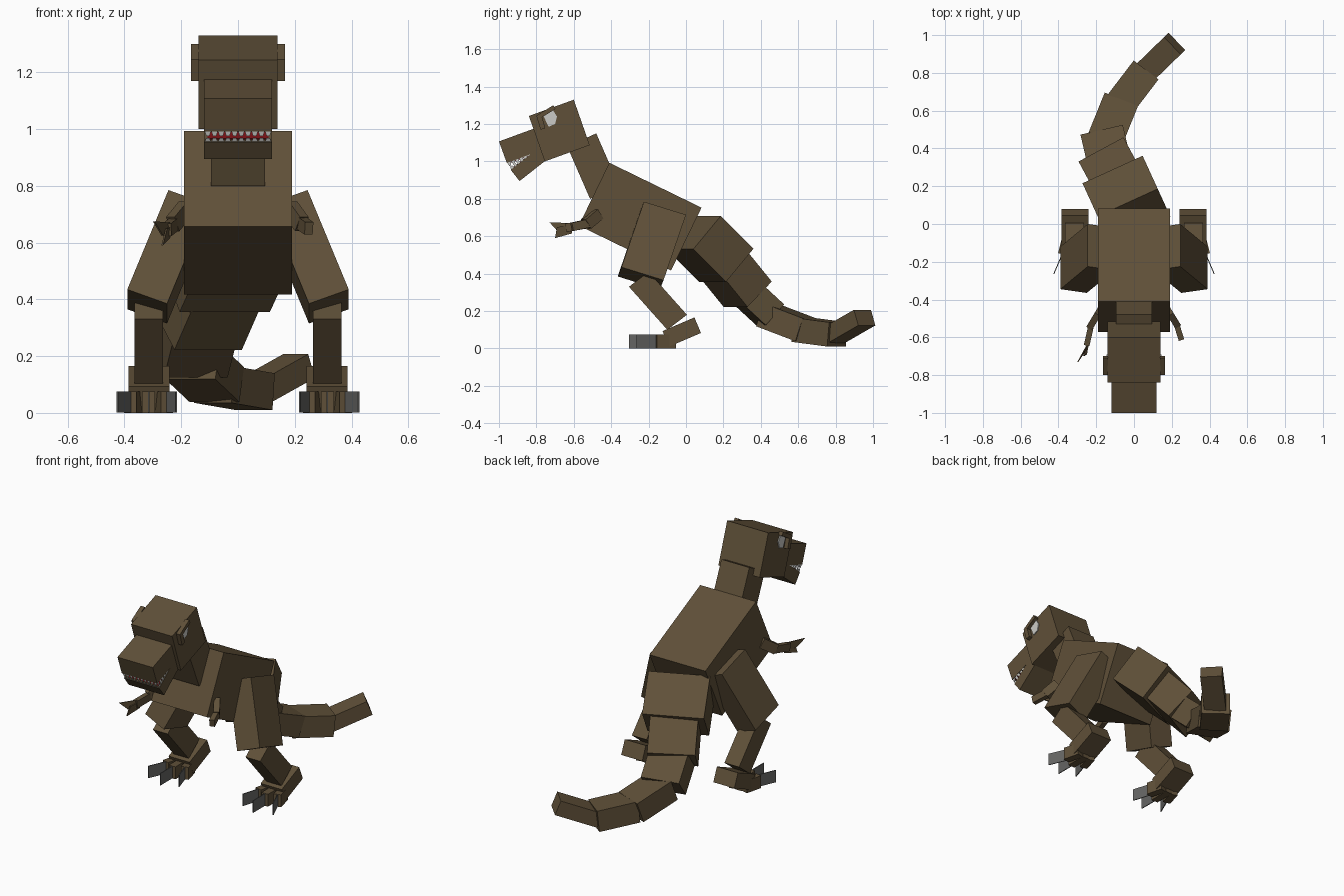
import bpy, bmesh
from mathutils import Vector, Matrix

if "Cube" in bpy.data.objects:
    bpy.data.objects.remove(bpy.data.objects["Cube"])


def material(name, r, g, b):
    m = bpy.data.materials.new(name)
    m.diffuse_color = (r, g, b, 1)
    m.use_nodes = True
    m.node_tree.nodes["Principled BSDF"].inputs["Base Color"].default_value = m.diffuse_color
    return m


HIDE = material("brown hide", 0.115, 0.080, 0.040)
CLAW = material("grey claw", 0.13, 0.13, 0.125)
WHITE = material("tooth and eye white", 0.60, 0.60, 0.57)
RED = material("mouth red", 0.19, 0.006, 0.008)


def finish(name, bm, mat):
    bmesh.ops.recalc_face_normals(bm, faces=bm.faces)
    me = bpy.data.meshes.new(name)
    bm.to_mesh(me)
    bm.free()
    me.materials.append(mat)
    ob = bpy.data.objects.new(name, me)
    bpy.context.collection.objects.link(ob)
    return ob


def block(name, corner, a, b, c, mat=HIDE, mirror=False):
    """Box from one corner and three edge vectors, optionally on both sides."""
    corner, a, b, c = (Vector(v) for v in (corner, a, b, c))
    for s in ((1, -1) if mirror else (1,)):
        mtx = Matrix((a, b, c)).transposed().to_4x4()
        mtx.translation = corner + (a + b + c) / 2
        bm = bmesh.new()
        bmesh.ops.create_cube(bm, size=1, matrix=Matrix.Diagonal((s, 1, 1, 1)) @ mtx)
        label = name if not mirror else ("right_" if s > 0 else "left_") + name
        finish(label, bm, mat)


def side_block(name, half, corner, along, down, mat=HIDE):
    """Centred box of the given half width, drawn as a rectangle in the y-z plane."""
    block(name, (-half, *corner), (2 * half, 0, 0), (0, *along), (0, *down), mat)


def beam(name, p, q, w, h, mat=HIDE, mirror=False):
    """Box from point p to point q with width w (level) and height h."""
    p, q = Vector(p), Vector(q)
    d = q - p
    side = d.cross(Vector((0, 0, 1))).normalized()
    up = side.cross(d).normalized()
    block(name, p - side * w / 2 - up * h / 2, side * w, up * h, d, mat, mirror)


def plate(name, pts, depth, mat):
    """Thin polygon plate extruded by a depth vector."""
    bm = bmesh.new()
    f = bm.faces.new([bm.verts.new(p) for p in pts])
    r = bmesh.ops.extrude_face_region(bm, geom=[f], use_keep_orig=True)
    bmesh.ops.translate(bm, vec=Vector(depth),
                        verts=[v for v in r["geom"] if isinstance(v, bmesh.types.BMVert)])
    return finish(name, bm, mat)


def teeth(name, start, end, drop, n):
    """Row of flat tapered teeth."""
    start, end, drop = Vector(start), Vector(end), Vector(drop)
    step = (end - start) / n
    bm = bmesh.new()
    for i in range(n):
        b = start + step * i
        bm.faces.new([bm.verts.new(p) for p in
                      (b, b + step, b + step * 0.75 + drop, b + step * 0.25 + drop)])
    finish(name, bm, WHITE)


# Body, neck, head and jaws
side_block("body", 0.19, (-0.41, 0.993), (0.493, -0.24), (-0.163, -0.336))
side_block("neck", 0.095, (-0.48, 1.15), (-0.155, -0.07), (0.122, -0.28))
side_block("head", 0.14, (-0.60, 1.33), (-0.24, -0.087), (0.085, -0.243))
side_block("upper_jaw", 0.12, (-1.0, 1.107), (0.23, 0.084), (0.042, -0.115))
side_block("lower_jaw", 0.12, (-0.937, 0.955), (0.15, 0.118), (0.047, -0.06))

# Mouth lining and teeth
side_block("palate", 0.108, (-0.945, 0.996), (0.15, 0.054), (0.002, -0.006), RED)
side_block("tongue", 0.108, (-0.928, 0.966), (0.13, 0.103), (0.003, -0.005), RED)
teeth("upper_front_teeth", (-0.118, -0.956, 0.994), (0.118, -0.956, 0.994), (0, 0.006, -0.018), 10)
teeth("lower_front_teeth", (-0.118, -0.934, 0.953), (0.118, -0.934, 0.953), (0, -0.01, 0.016), 10)
for s, label in ((1, "right"), (-1, "left")):
    teeth(label + "_upper_teeth", (s * 0.118, -0.956, 0.994), (s * 0.118, -0.83, 1.04),
          (0, 0.006, -0.02), 6)
    teeth(label + "_lower_teeth", (s * 0.118, -0.934, 0.953), (s * 0.118, -0.83, 1.035),
          (0, -0.01, 0.016), 6)
    # Eye plate
    eye = [(-0.765, 1.25), (-0.715, 1.28), (-0.69, 1.24), (-0.70, 1.20), (-0.735, 1.185)]
    plate(label + "_eye", [(s * 0.139, y, z) for y, z in eye], (s * 0.007, 0, 0), WHITE)

# Brow ridges above and in front of the eyes
block("brow", (0.138, -0.80, 1.245), (0.027, 0, 0), (0, 0.09, 0.055), (0, 0.012, -0.02), mirror=True)
block("cheek_ridge", (0.138, -0.80, 1.245), (0.027, 0, 0), (0, 0.022, -0.075), (0, 0.026, 0.008),
      mirror=True)

# Tail: start, end, width, height of each segment
tail = [((0, 0.04, 0.62), (-0.08, 0.215, 0.445), 0.35, 0.24),
        ((-0.07, 0.20, 0.45), (-0.14, 0.33, 0.29), 0.27, 0.20),
        ((-0.13, 0.32, 0.30), (-0.16, 0.45, 0.18), 0.23, 0.15),
        ((-0.16, 0.43, 0.18), (-0.075, 0.64, 0.10), 0.19, 0.13),
        ((-0.085, 0.62, 0.10), (0.06, 0.81, 0.075), 0.165, 0.13),
        ((0.045, 0.79, 0.07), (0.215, 0.955, 0.165), 0.127, 0.09)]
for i, seg in enumerate(tail):
    beam("tail_segment_%d" % (i + 1), *seg)

# Hind legs
block("thigh", (0.245, -0.225, 0.785), (0, 0.225, -0.07), (0.145, -0.12, -0.35),
      (-0.14, -0.02, -0.05), mirror=True)
block("shin", (0.265, -0.305, 0.33), (0.10, 0, 0), (0, 0.205, -0.23), (0, 0.105, 0.08), mirror=True)
block("ankle", (0.242, 0.08, 0.083), (0.143, 0, 0), (0, -0.17, -0.073), (0, -0.035, 0.083), mirror=True)

# Three toes per foot, each with an upright claw plate
toes = [("inner", (0.275, -0.06), (0.25, -0.16), (0.217, -0.265)),
        ("middle", (0.315, -0.06), (0.315, -0.19), (0.315, -0.305)),
        ("outer", (0.355, -0.06), (0.38, -0.16), (0.425, -0.265))]
for label, root, knuckle, tip in toes:
    beam(label + "_toe", (*root, 0.038), (*knuckle, 0.038), 0.045, 0.076, mirror=True)
    beam(label + "_claw", (*knuckle, 0.038), (*tip, 0.038), 0.005, 0.074, CLAW, mirror=True)

# Small arms: the left reaches forward, the right is folded
beam("right_upper_arm", (0.185, -0.465, 0.72), (0.225, -0.53, 0.665), 0.035, 0.06)
beam("right_forearm", (0.222, -0.52, 0.67), (0.25, -0.61, 0.65), 0.03, 0.045)
beam("left_upper_arm", (-0.185, -0.465, 0.72), (-0.23, -0.54, 0.665), 0.035, 0.06)
beam("left_forearm", (-0.225, -0.53, 0.665), (-0.25, -0.64, 0.645), 0.03, 0.045)
plate("left_upper_finger", [(-0.24, -0.62, 0.67), (-0.30, -0.73, 0.675), (-0.27, -0.685, 0.625),
                            (-0.24, -0.62, 0.625)], (0.006, 0, 0), HIDE)
plate("left_lower_finger", [(-0.24, -0.61, 0.655), (-0.255, -0.69, 0.65), (-0.27, -0.70, 0.59),
                            (-0.245, -0.61, 0.615)], (0.006, 0, 0), HIDE)
